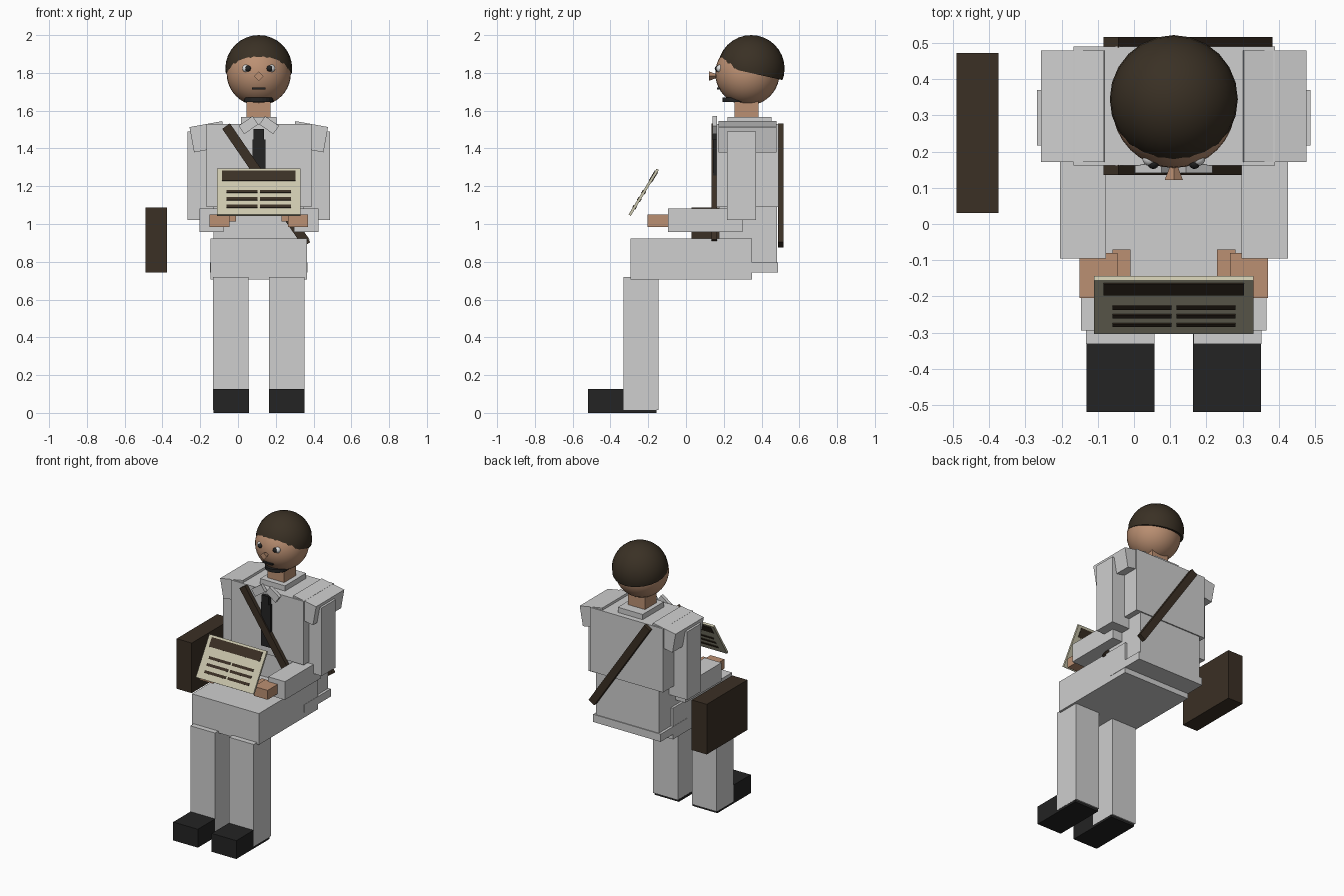
import bpy, bmesh, math
from mathutils import Vector, Matrix

if "Cube" in bpy.data.objects:
    bpy.data.objects.remove(bpy.data.objects["Cube"])

CX = 0.11  # symmetry plane of the seated figure


def mat(name, rgb):
    m = bpy.data.materials.new(name)
    m.diffuse_color = (*rgb, 1)
    m.use_nodes = True
    m.node_tree.nodes["Principled BSDF"].inputs["Base Color"].default_value = m.diffuse_color
    return m


SUIT = mat("light grey cloth", (0.62, 0.62, 0.62))
SKIN = mat("skin", (0.50, 0.28, 0.17))
HAIR = mat("dark hair", (0.042, 0.030, 0.018))
BLACK = mat("black", (0.017, 0.017, 0.017))
LEATHER = mat("brown leather", (0.043, 0.029, 0.018))
PAPER = mat("cream board", (0.60, 0.57, 0.42))
WHITE = mat("eye white", (0.75, 0.75, 0.75))


def add(name, bm, m, smooth=False):
    bmesh.ops.recalc_face_normals(bm, faces=bm.faces)
    me = bpy.data.meshes.new(name)
    bm.to_mesh(me)
    bm.free()
    me.materials.append(m)
    for p in me.polygons:
        p.use_smooth = smooth
    ob = bpy.data.objects.new(name, me)
    bpy.context.collection.objects.link(ob)
    return ob


def box(name, x, y, z, m, axis='X', angle=0):
    """Box from (min, max) pairs, optionally turned about its centre."""
    bm = bmesh.new()
    bmesh.ops.create_cube(bm, size=1)
    size = [b - a for a, b in (x, y, z)]
    mid = Vector([(a + b) / 2 for a, b in (x, y, z)])
    bmesh.ops.transform(bm, verts=bm.verts, matrix=Matrix.Translation(mid)
                        @ Matrix.Rotation(math.radians(angle), 4, axis)
                        @ Matrix.Diagonal((*size, 1)))
    return add(name, bm, m)


def pair(name, x, y, z, m, angle=0):
    """Left and right boxes mirrored about the figure's centre."""
    box(name + "_a", x, y, z, m, 'Y', angle)
    box(name + "_b", (2 * CX - x[1], 2 * CX - x[0]), y, z, m, 'Y', -angle)


def ball(name, c, r, m, seg=24, rings=16):
    bm = bmesh.new()
    bmesh.ops.create_uvsphere(bm, u_segments=seg, v_segments=rings, radius=r)
    bmesh.ops.translate(bm, verts=bm.verts, vec=c)
    return add(name, bm, m, True)


# legs and shoes
pair("lower_leg", (-0.132, 0.056), (-0.332, -0.145), (0.015, 0.72), SUIT)
pair("shoe", (-0.131, 0.057), (-0.52, -0.331), (0, 0.127), BLACK)
pair("sole", (-0.131, 0.057), (-0.34, -0.155), (0, 0.017), BLACK)

# lap, hips and torso
box("thighs", (-0.146, 0.366), (-0.295, 0.35), (0.707, 0.923), SUIT)
box("hips", (-0.148, 0.368), (0.2, 0.488), (0.743, 0.796), SUIT)
box("lower_torso", (-0.13, 0.35), (0.175, 0.482), (0.78, 1.1), SUIT)
box("upper_torso", (-0.167, 0.389), (0.162, 0.49), (1.09, 1.53), SUIT)

# arms
pair("shoulder_cap", (-0.246, -0.07), (0.172, 0.48), (1.394, 1.53), SUIT, -10.3)
pair("upper_arm", (-0.268, -0.12), (0.217, 0.37), (1.02, 1.49), SUIT)
pair("forearm", (-0.205, -0.077), (-0.095, 0.3), (0.957, 1.083), SUIT)
pair("hand", (-0.15, -0.045), (-0.205, -0.08), (0.985, 1.05), SKIN)
pair("thumb", (-0.06, -0.01), (-0.17, -0.07), (1.012, 1.045), SKIN)

# collar, neck and tie
box("collar_band", (0.015, 0.205), (0.22, 0.452), (1.5, 1.566), SUIT)
pair("collar_flap", (0.01, 0.1), (0.141, 0.165), (1.497, 1.55), SUIT, -35)
box("neck", (0.045, 0.173), (0.257, 0.384), (1.54, 1.69), SKIN)
box("tie_knot", (0.083, 0.137), (0.14, 0.165), (1.445, 1.502), BLACK)
box("tie", (0.076, 0.146), (0.144, 0.165), (1.15, 1.447), BLACK)

# head
ball("head", (CX, 0.325, 1.797), 0.17, SKIN, 32, 20)

# hair: ball cut by a plane sloping down to the back
bm = bmesh.new()
bmesh.ops.create_uvsphere(bm, u_segments=24, v_segments=16, radius=0.177)
bmesh.ops.translate(bm, verts=bm.verts, vec=(CX, 0.345, 1.823))
res = bmesh.ops.bisect_plane(bm, geom=bm.verts[:] + bm.edges[:] + bm.faces[:],
                             plane_co=(CX, 0.345, 1.799),
                             plane_no=(0, 0.223, 1), clear_inner=True)
rim = [e for e in res["geom_cut"] if isinstance(e, bmesh.types.BMEdge)]
cap = bmesh.ops.contextual_create(bm, geom=rim)["faces"]
hair = add("hair", bm, HAIR, True)
bpy.context.view_layer.objects.active = hair
hair.select_set(True)
bpy.ops.object.shade_smooth_by_angle(angle=math.radians(40))

# face
for s, tag in ((-1, "a"), (1, "b")):
    ball("eye_" + tag, (CX + s * 0.066, 0.181, 1.823), 0.021, WHITE, 16, 10)
    ball("pupil_" + tag, (CX + s * 0.057, 0.168, 1.823), 0.016, BLACK, 16, 10)
box("mouth", (0.074, 0.146), (0.163, 0.195), (1.712, 1.722), BLACK)

# nose: four-sided cone widening outwards
bm = bmesh.new()
bmesh.ops.create_cone(bm, cap_ends=True, segments=4, radius1=0.025,
                      radius2=0.006, depth=0.05)
turn = Matrix.Rotation(math.radians(-90), 4, 'X')
square = Matrix.Rotation(0, 4, 'Z')
bmesh.ops.transform(bm, verts=bm.verts,
                    matrix=Matrix.Translation((CX, 0.147, 1.783)) @ turn @ square)
add("nose", bm, SKIN)

# chin strap beard
bm = bmesh.new()
bmesh.ops.create_cone(bm, cap_ends=True, segments=24, radius1=0.077,
                      radius2=0.077, depth=0.022)
bmesh.ops.translate(bm, verts=bm.verts, vec=(CX, 0.27, 1.658))
add("chin_beard", bm, BLACK)

# satchel and its diagonal straps
box("satchel", (-0.49, -0.375), (0.03, 0.473), (0.742, 1.088), LEATHER)


def strap(name, top, low, y, w=0.05):
    """Flat band between two (x, z) points."""
    dx, dz = low[0] - top[0], low[1] - top[1]
    n = math.hypot(dx, dz)
    mx, mz = (top[0] + low[0]) / 2, (top[1] + low[1]) / 2
    box(name, (mx - w / 2, mx + w / 2), y, (mz - n / 2, mz + n / 2), LEATHER,
        'Y', math.degrees(math.atan2(dx, dz)))


strap("front_strap", (-0.063, 1.518), (0.357, 0.905), (0.135, 0.163))
strap("back_strap", (-0.063, 1.518), (0.362, 0.89), (0.488, 0.517))

# tilted board with printed blocks showing on both faces
SIGN = Matrix.Translation((CX, -0.224, 1.168)) @ Matrix.Rotation(math.radians(-31.5), 4, 'X')


def board(name, x, z, t, m):
    ob = box(name, x, (-t / 2, t / 2), z, m)
    ob.data.transform(SIGN)


board("board", (-0.22, 0.22), (-0.142, 0.142), 0.014, PAPER)
board("board_heading", (-0.194, 0.194), (0.066, 0.128), 0.02, LEATHER)
for i, z in enumerate((0.0, -0.045, -0.092)):
    for s in (-1, 1):
        lo, hi = sorted((s * 0.007, s * 0.17))
        board(f"board_line_{i}_{'a' if s < 0 else 'b'}", (lo, hi),
              (z - 0.009, z + 0.009), 0.02, LEATHER)
